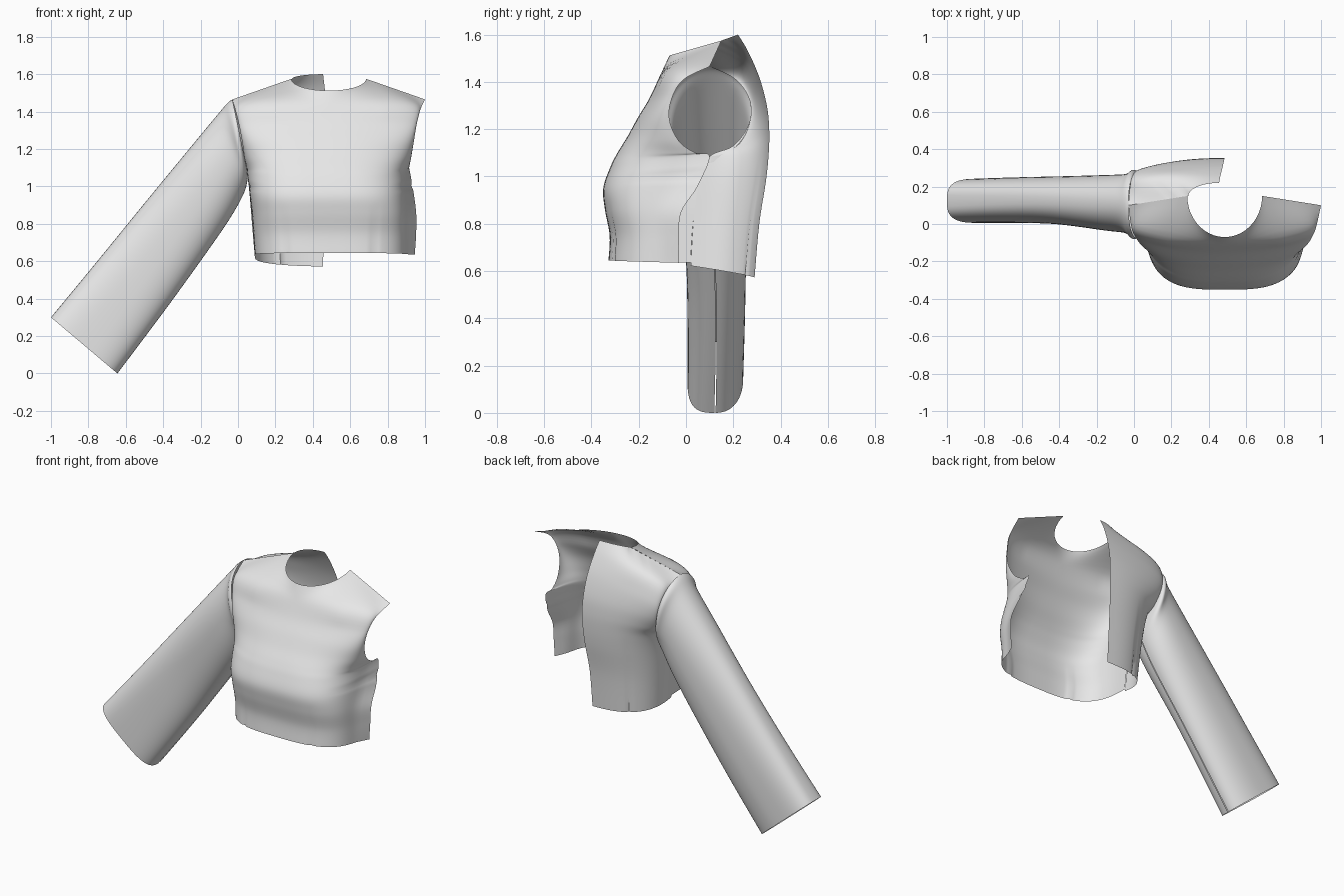
import bpy, math
from mathutils import Vector as V

if "Cube" in bpy.data.objects:
    bpy.data.objects.remove(bpy.data.objects["Cube"])

cloth = bpy.data.materials.new("light_grey_cloth")
cloth.diffuse_color = (0.8, 0.8, 0.8, 1)
cloth.use_nodes = True
cloth.node_tree.nodes["Principled BSDF"].inputs["Base Color"].default_value = cloth.diffuse_color
SUB = 6                      # smooth steps between two section rows
AXIS = (0.48, 0.05)          # body axis, darts are pinched towards it


def loft(name, rows, darts=()):
    """Open sheet through rows of points; darts = grid points pinched inward."""
    grid = []
    n = len(rows)
    for k in range(n - 1):
        a, b, c, d = rows[max(k - 1, 0)], rows[k], rows[k + 1], rows[min(k + 2, n - 1)]
        for s in range(SUB + (k == n - 2)):
            t = s / SUB
            grid.append([0.5 * (2 * q + (r - p) * t + (2 * p - 5 * q + 4 * r - w) * t * t
                                + (3 * q - p - 3 * r + w) * t ** 3)
                         for p, q, r, w in zip(a, b, c, d)])
    for r, c, depth in darts:
        p = grid[r][c]
        inward = V((AXIS[0] - p.x, AXIS[1] - p.y, 0)).normalized()
        grid[r][c] = p + inward * depth
    m = len(grid[0])
    verts = [p for row in grid for p in row]
    faces = [(i * m + j, i * m + j + 1, (i + 1) * m + j + 1, (i + 1) * m + j)
             for i in range(len(grid) - 1) for j in range(m - 1)]
    me = bpy.data.meshes.new(name)
    me.from_pydata(verts, [], faces)
    me.materials.append(cloth)
    ob = bpy.data.objects.new(name, me)
    bpy.context.collection.objects.link(ob)
    bpy.ops.object.select_all(action='DESELECT')
    ob.select_set(True)
    bpy.context.view_layer.objects.active = ob
    bpy.ops.object.shade_smooth_by_angle(angle=math.radians(35))
    return ob


def arc(u, xc, xe, yc, ye, zc, ze, p):
    """Point on a rounded quarter section from centre (u=0) to edge (u=1)."""
    s, c = math.sin(u * math.pi / 2), max(math.cos(u * math.pi / 2), 0)
    k = 1 - c ** p
    return V((xc + (xe - xc) * s ** p, yc + (ye - yc) * k, zc + (ze - zc) * (0.3 * u + 0.7 * k)))


# ---- front bodice: centre z, y / edge z / left y, right y / left x, right x / flare / roundness
CX = 0.485
front = [
    (.645, -.328, .635, .02, -.03, .09, .905, .04, .66),
    (.75, -.323, .74, .025, -.03, .083, .905, .047, .65),
    (.86, -.343, .85, .035, -.02, .075, .905, .048, .63),
    (.95, -.35, .96, .055, .05, .062, .905, .035, .62),
    (1.04, -.32, 1.085, .10, .10, .047, .905, .013, .66),
    (1.10, -.29, 1.10, .04, .04, .045, .91, .005, .72),
    (1.17, -.247, 1.15, -.03, -.03, .035, .925, 0, .8),
    (1.25, -.203, 1.24, -.07, -.07, .022, .94, 0, .9),
    (1.33, -.155, 1.33, -.06, -.06, .005, .955, 0, 1.05),
    (1.42, -.113, 1.41, -.01, -.01, -.015, .975, 0, 1.25),
]
H, NECK = 24, 11
rows = []
for zc, yc, ze, yl, yr, xl, xr, flare, p in front:
    row = []
    for j in range(-H, H + 1):
        u = abs(j) / H
        q = arc(u, CX, xl if j < 0 else xr, yc, yl if j < 0 else yr, zc, ze, p)
        if j > 0:
            q.x += flare * u ** 20
        row.append(q)
    rows.append(row)
for q, j in zip(rows[-1], range(-H, H + 1)):     # round the chest into the shoulder
    f = math.sin(math.pi * abs(j) / H)
    q += V((0, .015 * f, .04 * f))
top = []
for j in range(-H, H + 1):       # neckline curve, then shoulder seam
    sg = -1 if j < 0 else 1
    if abs(j) <= NECK:
        f = abs(j) / NECK * math.pi / 2
        top.append(V((CX + sg * .2 * math.sin(f), .15 - .22 * math.cos(f), 1.575 - .063 * math.cos(f))))
    else:
        t = (abs(j) - NECK) / (H - NECK)
        top.append(V((CX + sg * (.2 + .315 * t), .15 - .05 * t, 1.575 - .11 * t)))
rows.append(top)
darts = [(r, H + s * 7, .008 * (1 - r / 16)) for r in range(16) for s in (-1, 1)]
darts += [(20, H + s * c, .006 * (c - 11) / 12) for c in range(12, H + 1) for s in (-1, 1)]
loft("front_bodice", rows, darts)

# ---- half back bodice: centre x, z, y / edge x, z, y / roundness
back = [
    (.455, .572, .29, .09, .622, .02, .75),
    (.46, .8, .31, .075, .8, .03, .75),
    (.475, .98, .338, .06, .98, .05, .75),
    (.483, 1.1, .35, .047, 1.085, .10, .75),
    (.485, 1.2, .352, .035, 1.13, .2, .8),
    (.482, 1.3, .342, .02, 1.22, .265, .9),
    (.475, 1.42, .31, .0, 1.32, .27, .95),
    (.463, 1.53, .262, -.02, 1.41, .21, 1),
]
rows = [[arc(j / H, xc, xe, yc, ye, zc, ze, p) for j in range(H + 1)]
        for xc, zc, yc, xe, ze, ye, p in back]
top = []
for j in range(H + 1):
    if j <= 9:
        f = j / 9 * math.pi / 2
        top.append(V((.455 - .165 * math.sin(f), .15 + .07 * math.cos(f), 1.575 + .025 * math.cos(f))))
    else:
        t = (j - 9) / (H - 9)
        top.append(V((.29 - .32 * t, .15 - .05 * t, 1.575 - .11 * t)))
rows.append(top)
darts = [(r, 9, .009 * (1 - r / 18)) for r in range(18)]
darts += [(48 - k, 13, .008 * (1 - k / 7)) for k in range(7)]
loft("half_back_bodice", rows, darts)

# ---- sleeve: upper edge x, z / lower edge x, z / y range / roundness / extra rounding low at the back
sleeve = [
    (-.03, 1.465, .05, 1.085, -.073, .275, 1, 0),
    (-.055, 1.447, .05, 1.03, -.08, .29, .98, 0),
    (-.1, 1.395, .025, .95, -.05, .268, .95, 0),
    (-.23, 1.238, -.065, .795, -.035, .262, .9, 0),
    (-.5, .91, -.28, .49, -.002, .255, .82, .08),
    (-.75, .603, -.46, .245, .006, .25, .74, .16),
    (-1, .3, -.645, 0, .006, .242, .64, .25),
]


def spow(v, p):
    return math.copysign(abs(v) ** p, v)


rows = []
GAP, N = .006, 56            # barely open seam under the arm
for xt, zt, xb, zb, y0, y1, p, soft in sleeve:
    row = []
    for j in range(N + 1):
        a = GAP + (2 * math.pi - 2 * GAP) * j / N
        e = p + soft if j > N * .75 else p
        k = (1 - spow(math.cos(a), e)) / 2
        row.append(V((xb + (xt - xb) * k, (y0 + y1) / 2 - (y1 - y0) / 2 * spow(math.sin(a), e),
                      zb + (zt - zb) * k)))
    rows.append(row)
loft("sleeve", rows)
